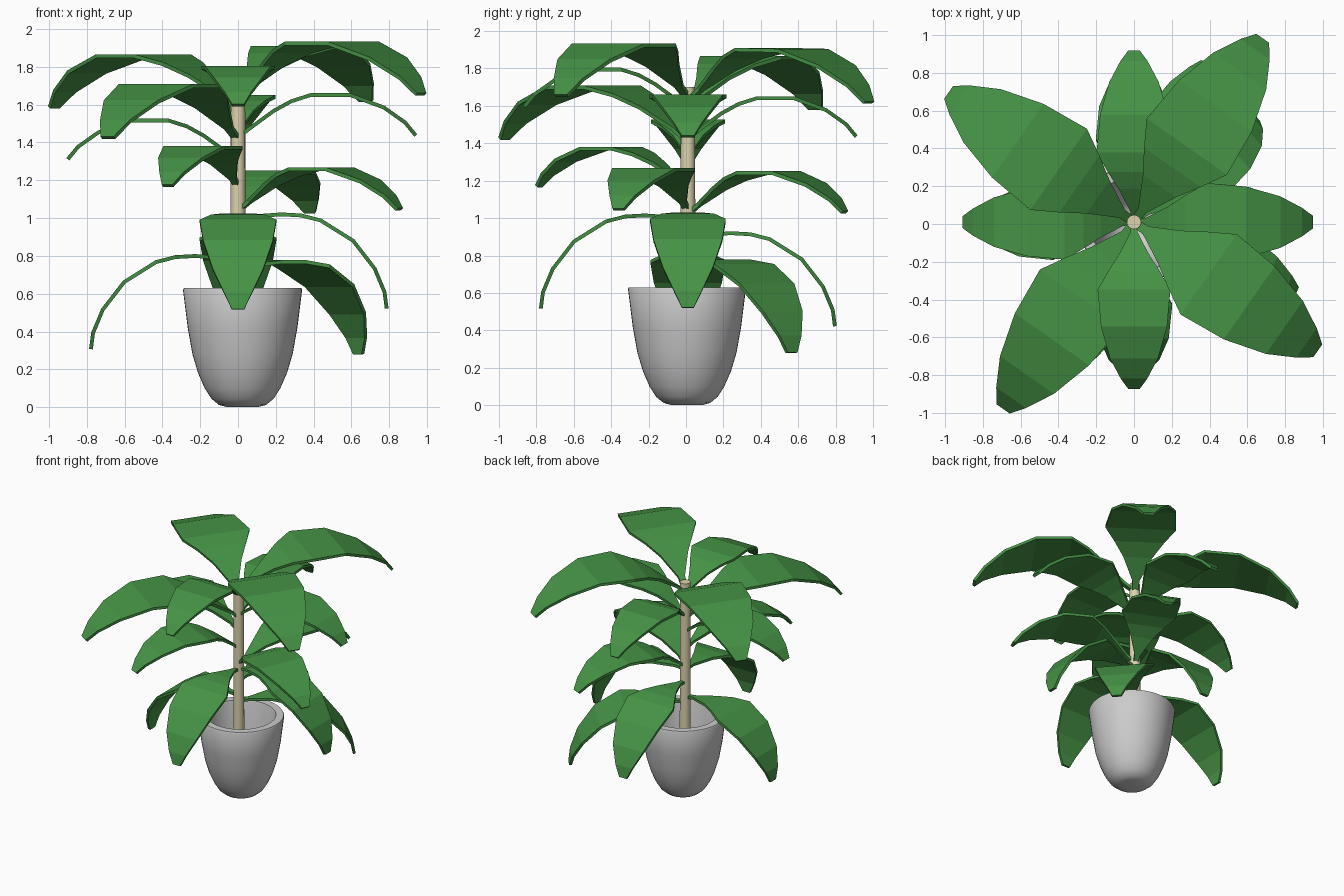
import bpy, bmesh
from math import radians, sin, cos, pi
from mathutils import Matrix, Vector

if "Cube" in bpy.data.objects:
    bpy.data.objects.remove(bpy.data.objects["Cube"])


def material(name, rgb):
    m = bpy.data.materials.new(name)
    m.diffuse_color = (*rgb, 1)
    m.use_nodes = True
    m.node_tree.nodes["Principled BSDF"].inputs["Base Color"].default_value = m.diffuse_color
    return m


green = material("leaf_green", (0.06, 0.29, 0.06))
beige = material("stem_beige", (0.72, 0.65, 0.42))


def finish(bm, name, mat=None, smooth=None):
    bmesh.ops.recalc_face_normals(bm, faces=bm.faces)
    me = bpy.data.meshes.new(name)
    bm.to_mesh(me)
    bm.free()
    ob = bpy.data.objects.new(name, me)
    bpy.context.collection.objects.link(ob)
    if mat:
        me.materials.append(mat)
    if smooth:
        bpy.context.view_layer.objects.active = ob
        ob.select_set(True)
        bpy.ops.object.shade_smooth_by_angle(angle=radians(smooth))
        ob.select_set(False)
    return ob


def lathe(name, profile, centre, sides, mat=None):
    bm = bmesh.new()
    rings = [[bm.verts.new((centre[0] + r * cos(2 * pi * i / sides),
                            centre[1] + r * sin(2 * pi * i / sides), z))
              for i in range(sides)] for r, z in profile]
    for a, b in zip(rings, rings[1:]):
        for i in range(sides):
            j = (i + 1) % sides
            bm.faces.new((a[i], a[j], b[j], b[i]))
    bm.faces.new(rings[0])
    bm.faces.new(rings[-1])
    return finish(bm, name, mat, 40)


# pot: hollow rounded cup with a flat rim
lathe("pot", [(0.08, 0), (0.125, 0.012), (0.165, 0.045), (0.2, 0.1),
              (0.235, 0.18), (0.265, 0.28), (0.29, 0.42), (0.315, 0.62),
              (0.31, 0.63), (0.255, 0.63), (0.25, 0.61), (0.23, 0.42),
              (0.2, 0.25), (0.14, 0.12), (0.08, 0.07)], (0.024, 0.005), 48)

# stem
TRUNK = (0.0, 0.01)
lathe("stem", [(0.042, 0.06), (0.038, 1.7)], TRUNK, 16, beige)

# leaf stations: distance, height, half width (for a leaf of length 1)
LEAF = [(0, 0, .018), (.07, .055, .022), (.2, .15, .09), (.3, .205, .155),
        (.41, .24, .22), (.63, .24, .2), (.82, .17, .145),
        (.94, .085, .08), (1, .012, .035)]


def leaf(name, angle, length, z, pitch=0):
    bm = bmesh.new()
    mat = (Matrix.Translation((*TRUNK, z)) @ Matrix.Rotation(radians(angle), 4, 'Z')
           @ Matrix.Rotation(radians(-pitch), 4, 'Y'))
    t = 0.01
    rows = []
    for i, (x, h, w) in enumerate(LEAF):
        a, b = LEAF[max(i - 1, 0)], LEAF[min(i + 1, len(LEAF) - 1)]
        n = Vector((a[1] - b[1], 0, b[0] - a[0])).normalized() * t
        p = Vector((x, 0, h)) * length
        side = Vector((0, w * length, 0))
        rows.append([bm.verts.new(mat @ q) for q in
                     (p - side - n, p + side - n, p + side + n, p - side + n)])
    for a, b in zip(rows, rows[1:]):
        for i in range(4):
            j = (i + 1) % 4
            bm.faces.new((a[i], a[j], b[j], b[i]))
    bm.faces.new(rows[0])
    bm.faces.new(rows[-1])
    finish(bm, name, green)


# crown (large diagonal), upper, middle and drooping lower leaves
GROUPS = {
    "crown_leaf": [(-35, 1.18, 1.64, 0), (55, 1.18, 1.625, -1),
                   (145, 1.19, 1.57, 0), (235, 1.2, 1.41, 0)],
    "upper_leaf": [(-90, .875, 1.585, 0), (90, .9, 1.425, 0),
                   (0, .94, 1.425, 0), (180, .9, 1.3, 0)],
    "middle_leaf": [(245, .88, 1.16, 0), (-23.5, .93, 1.035, 0),
                    (65.5, .92, 1.02, 0)],
    "lower_leaf": [(-90, .92, .995, -32), (0, .92, 1.0, -32),
                   (180, .91, .78, -32), (90, .92, .9, -32),
                   (41, .96, .735, -29)],
}
for name, items in GROUPS.items():
    for i, args in enumerate(items):
        leaf(f"{name}_{i + 1}", *args)
